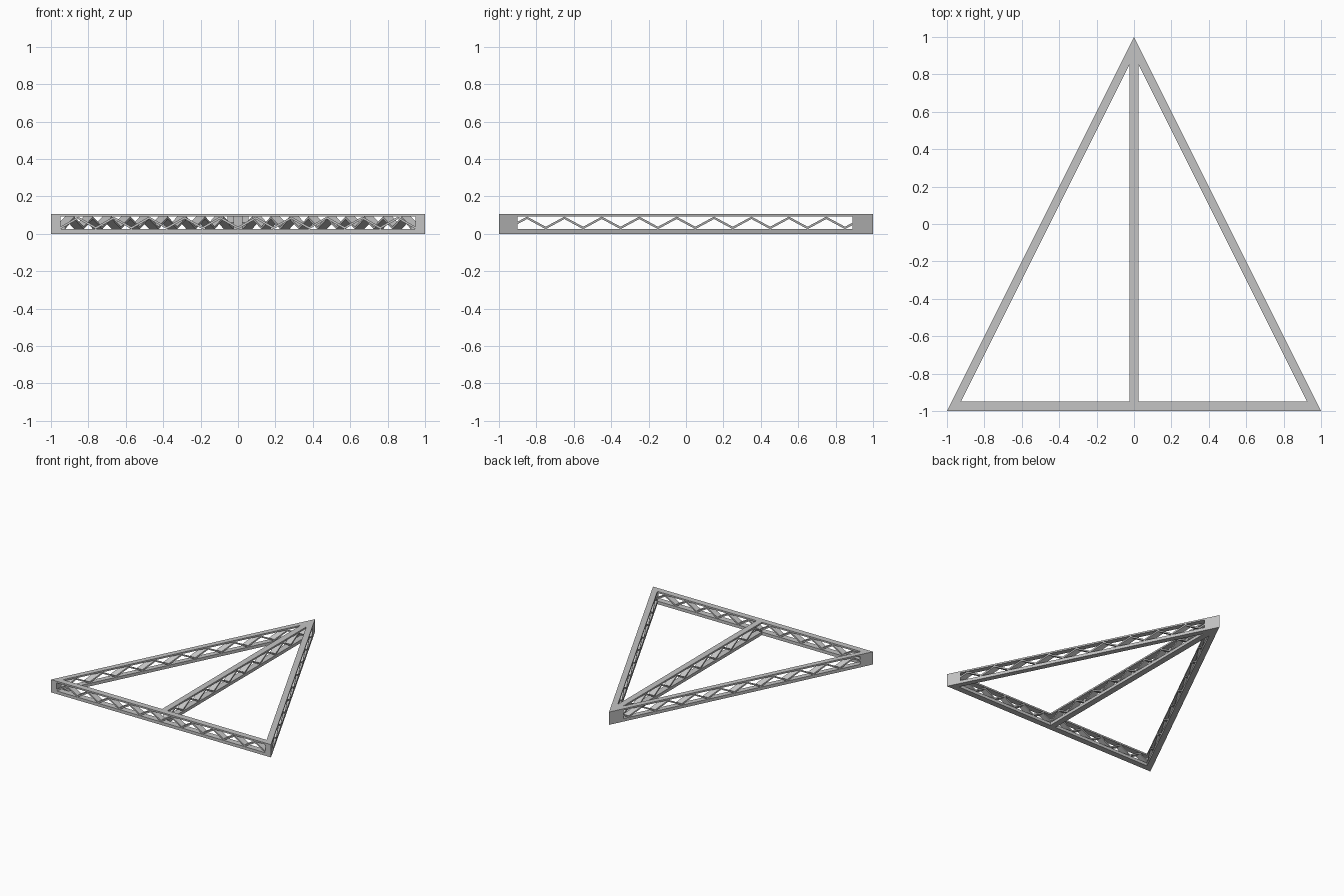
import bpy, bmesh

cube = bpy.data.objects.get("Cube")
if cube:
    bpy.data.objects.remove(cube, do_unlink=True)

steel = bpy.data.materials.new("grey_steel")
steel.use_nodes = True
GREY = (0.55, 0.55, 0.55, 1)
steel.diffuse_color = GREY
steel.node_tree.nodes["Principled BSDF"].inputs["Base Color"].default_value = GREY

HEIGHT, LOW, HIGH = 0.105, 0.025, 0.092   # overall top, lower and upper chord faces
WIDTH, STRIP = 0.05, 0.013                # beam width, lacing thickness


def finish(name, bm):
    bmesh.ops.recalc_face_normals(bm, faces=bm.faces)
    mesh = bpy.data.meshes.new(name)
    bm.to_mesh(mesh)
    bm.free()
    mesh.materials.append(steel)
    obj = bpy.data.objects.new(name, mesh)
    bpy.context.collection.objects.link(obj)


def prism(name, points, faces, z0, z1):
    """Flat outline extruded upward."""
    bm = bmesh.new()
    verts = [bm.verts.new((x, y, z0)) for x, y in points]
    made = [bm.faces.new([verts[i] for i in f]) for f in faces]
    ext = bmesh.ops.extrude_face_region(bm, geom=made, use_keep_orig=True)
    for v in ext["geom"]:
        if isinstance(v, bmesh.types.BMVert):
            v.co.z = z1
    finish(name, bm)


def lacing(name, start, end, step, edges):
    """Zigzag strip; edges(t) gives the two plan positions across the beam."""
    stations, t, i = [], start, 0
    while t < end - 1e-5:
        stations.append((t, i % 2))
        i += 1
        t = start + i * step
    last = stations[-1]
    part = (end - last[0]) / step
    stations.append((end, last[1] + part * (1 - 2 * last[1])))
    bm = bmesh.new()
    rings = []
    for t, level in stations:
        z = LOW + level * (HIGH - LOW - STRIP)
        a, b = edges(t)
        rings.append([bm.verts.new((*p, h)) for p, h in
                      ((a, z), (b, z), (b, z + STRIP), (a, z + STRIP))])
    for r, s in zip(rings, rings[1:]):
        for k in range(4):
            n = (k + 1) % 4
            bm.faces.new((r[k], r[n], s[n], s[k]))
    bm.faces.new(rings[0])
    bm.faces.new(rings[-1])
    finish(name, bm)


# Upper and lower triangular chords with a centre bar
outline = [(-1, -1), (1, -1), (0, 1),
           (-0.925, -0.95), (-0.025, -0.95), (-0.025, 0.85),
           (0.925, -0.95), (0.025, -0.95), (0.025, 0.85)]
panels = [(0, 1, 6, 7, 4, 3), (0, 3, 5, 2), (1, 2, 8, 6), (4, 7, 8, 2, 5)]
prism("lower_chord", outline, panels, 0, LOW)
prism("upper_chord", outline, panels, HIGH, HEIGHT)

# Solid corner posts
tri = [(0, 1, 2)]
for side, label in ((1, "left"), (-1, "right")):
    prism(label + "_corner_post",
          [(side, -1), (side * 0.95, -1), (side * 0.95, -0.9)], tri, LOW, HIGH)
prism("rear_corner_post", [(0, 1), (-0.055, 0.89), (0.055, 0.89)], tri, LOW, HIGH)

# Zigzag lacing inside each beam
for side, label in ((1, "left"), (-1, "right")):
    def slanted(t, side=side):
        x = (1 - t) / 2
        return (side * x, t), (side * (x - WIDTH), t)
    lacing(label + "_lacing", -0.95, 0.89, 0.1, slanted)
lacing("centre_lacing", -0.95, 0.89, 0.1,
       lambda t: ((-WIDTH / 2, t), (WIDTH / 2, t)))
lacing("front_lacing", -0.95, 0.95, 0.095,
       lambda t: ((t, -1), (t, -1 + WIDTH)))
